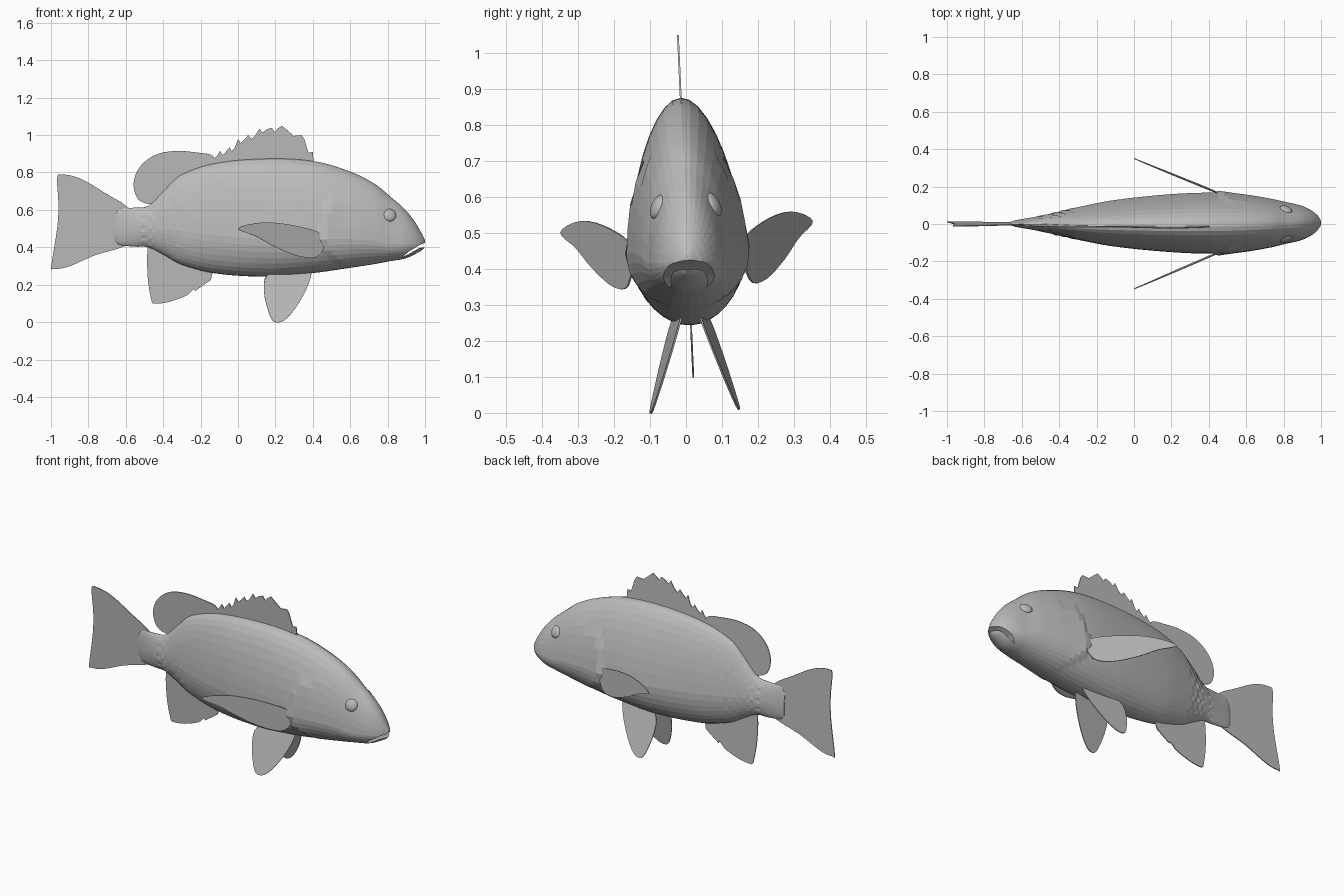
import bpy, bmesh, math
from mathutils import Matrix, Vector

cube = bpy.data.objects.get("Cube")
if cube:
    bpy.data.objects.remove(cube)

# one flat grey
grey = bpy.data.materials.new("fish grey")
grey.use_nodes = True
GREY = (0.5, 0.5, 0.5, 1)
grey.diffuse_color = GREY
grey.node_tree.nodes["Principled BSDF"].inputs["Base Color"].default_value = GREY

# the whole fish leans slightly about its long axis
PIVOT = Vector((0, 0, 0.55))
LEAN = Matrix.Translation(PIVOT) @ Matrix.Rotation(0.045, 4, 'X') @ Matrix.Translation(-PIVOT)


def make(name, bm):
    bmesh.ops.recalc_face_normals(bm, faces=bm.faces)
    bm.transform(LEAN)
    mesh = bpy.data.meshes.new(name)
    bm.to_mesh(mesh)
    bm.free()
    mesh.materials.append(grey)
    obj = bpy.data.objects.new(name, mesh)
    bpy.context.collection.objects.link(obj)
    return obj


def hermite(rows, x):
    """Smoothly interpolate rows whose first entry is x."""
    i = max(k for k in range(len(rows) - 1) if rows[k][0] <= x)

    def slope(k, c):
        a, b = rows[max(k - 1, 0)], rows[min(k + 1, len(rows) - 1)]
        return (b[c] - a[c]) / (b[0] - a[0])
    p, q = rows[i], rows[i + 1]
    h = q[0] - p[0]
    t = (x - p[0]) / h
    return [p[c] * (1 + 2 * t) * (1 - t) ** 2 + q[c] * t * t * (3 - 2 * t)
            + h * t * (1 - t) * (slope(i, c) * (1 - t) - slope(i + 1, c) * t)
            for c in range(1, len(p))]


def rounded(pts, steps=4):
    """Closed smooth outline through the points."""
    out, n = [], len(pts)
    for i in range(n):
        a, b, c, d = (Vector(pts[(i + k) % n]) for k in (-1, 0, 1, 2))
        for s in range(steps):
            t = s / steps
            out.append(b + 0.5 * t * (c - a + t * (2 * a - 5 * b + 4 * c - d
                       + t * (3 * (b - c) + d - a))))
    return out


# body stations: x, top, bottom, widest height, half width
STATIONS = [
    (-.66, .57, .44, .50, .008), (-.64, .605, .415, .50, .016),
    (-.55, .612, .403, .50, .032), (-.48, .622, .40, .50, .045),
    (-.39, .71, .355, .50, .065), (-.31, .785, .31, .49, .085),
    (-.12, .85, .26, .47, .122), (.17, .875, .243, .45, .153),
    (.41, .86, .263, .45, .163), (.60, .805, .29, .45, .15),
    (.73, .74, .31, .44, .13), (.81, .675, .325, .42, .112),
    (.895, .60, .34, .42, .092), (.95, .53, .365, .42, .066),
    (.985, .468, .385, .42, .036), (1.0, .44, .40, .42, .012)]
SIDES, RINGS = 36, 72


def skin(x, a):
    top, bottom, mid, half = hermite(STATIONS, x)
    s, c = math.sin(a), math.cos(a)
    z = mid + s * (top - mid if s > 0 else mid - bottom)
    y = half * c * (1 - 0.14 * max(s, 0))
    # gill cover rim
    gill = .45 + (4.5 if z < .46 else 1.0) * (z - .46) ** 2
    if x > gill and z < .68:
        y += math.copysign(.012, c) * abs(c) * math.exp((gill - x) / .1)
    # scaly ripples before the tail
    if -.5 < x < -.33:
        y += math.copysign(.005, c) * abs(c) * math.sin(x * 130) * math.cos(a * 12)
    return Vector((x, y, z))


# body
bm = bmesh.new()
rings = []
for i in range(RINGS + 1):
    u = i / RINGS
    x = -.66 + 1.66 * (u + .04 * math.sin(2 * math.pi * (u - .5)))
    x = min(max(x, -.66), 1.0)
    rings.append([bm.verts.new(skin(x, 2 * math.pi * k / SIDES)) for k in range(SIDES)])
for r, q in zip(rings, rings[1:]):
    for k in range(SIDES):
        n = (k + 1) % SIDES
        bm.faces.new((r[k], r[n], q[n], q[k]))
bm.faces.new(rings[0])
bm.faces.new(rings[-1])
body = make("body", bm)

# mouth slit, cut through the snout
bm = bmesh.new()
slit = [(1.05, .44), (.97, .414), (.91, .378), (.875, .345),
        (.91, .36), (.97, .394), (1.05, .41)]
face = bm.faces.new([bm.verts.new((x, -.3, z)) for x, z in slit])
side = bmesh.ops.extrude_face_region(bm, geom=[face])["geom"]
bmesh.ops.translate(bm, vec=(0, .6, 0),
                    verts=[v for v in side if isinstance(v, bmesh.types.BMVert)])
cutter = make("mouth_cutter", bm)
cut = body.modifiers.new("mouth", 'BOOLEAN')
cut.operation, cut.solver, cut.object = 'DIFFERENCE', 'EXACT', cutter
graph = bpy.context.evaluated_depsgraph_get()
carved = bpy.data.meshes.new_from_object(body.evaluated_get(graph))
body.modifiers.clear()
body.data = carved
bpy.data.objects.remove(cutter)

# eyes
for name, sign in (("left_eye", 1), ("right_eye", -1)):
    bm = bmesh.new()
    bmesh.ops.create_uvsphere(bm, u_segments=20, v_segments=12, radius=.036)
    bm.transform(Matrix.Translation((.81, sign * .076, .575))
                 @ Vector((.3, sign, .45)).to_track_quat('Z', 'Y').to_matrix().to_4x4()
                 @ Matrix.Diagonal((1, 1, .5, 1)))
    eye = make(name, bm)
    eye.data.shade_smooth()


def fin(name, outline, y_of=lambda x, z: 0):
    """Thin plate with an (x, z) outline, placed on a tilted plane."""
    bm = bmesh.new()
    bm.faces.new([bm.verts.new((x, y_of(x, z), z)) for x, z in outline])
    obj = make(name, bm)
    plate = obj.modifiers.new("thickness", 'SOLIDIFY')
    plate.thickness, plate.offset = .005, 0


# spiny dorsal fin: tips with a notch behind each
tips = [(.40, .91), (.34, 1.0), (.235, 1.05), (.18, 1.04), (.115, 1.035), (.055, 1.0),
        (.0, .98), (-.045, .935), (-.095, .915), (-.14, .893)]
spiny = [(.405, .84)]
for a, b in zip(tips, tips[1:]):
    spiny += [a, (a[0] * .6 + b[0] * .4, min(a[1], b[1]) - .004),
              (a[0] * .25 + b[0] * .75, b[1] - .022)]
spiny += [tips[-1], (-.16, .8), (.15, .8)]
fin("spiny_dorsal_fin", spiny)

fin("soft_dorsal_fin", rounded([
    (-.13, .885), (-.23, .908), (-.34, .915), (-.445, .893), (-.525, .83), (-.558, .745),
    (-.54, .665), (-.49, .634), (-.43, .64), (-.34, .70), (-.16, .8)]))

fin("tail_fin", rounded([
    (-.57, .59), (-.71, .69), (-.845, .768), (-.945, .79), (-.967, .765), (-.96, .63),
    (-.967, .5), (-.998, .30), (-.985, .285), (-.91, .295), (-.765, .357), (-.57, .43)]))

fin("anal_fin", rounded([
    (-.46, .43), (-.485, .28), (-.465, .125), (-.44, .098), (-.33, .12), (-.265, .185)], 3)[:-3]
    + [(-.265, .185), (-.275, .14), (-.235, .178), (-.23, .165), (-.145, .225),
       (-.13, .29), (-.3, .36)])

# paired fins
pelvic = rounded([(.155, .25), (.14, .16), (.165, .055), (.195, .006), (.25, .016),
                  (.315, .09), (.375, .2), (.385, .28), (.27, .3)])
pectoral = rounded([(0, .517), (.14, .546), (.32, .522), (.465, .465), (.43, .362),
                    (.33, .36), (.2, .413), (.1, .47)])
for label, sign in (("left", 1), ("right", -1)):
    fin(label + "_pelvic_fin", pelvic,
        lambda x, z: sign * (.04 + (.25 - z) * .3 + (.3 - x) * .1))
    fin(label + "_pectoral_fin", pectoral,
        lambda x, z: sign * (.160 + (.45 - x) * .42))
